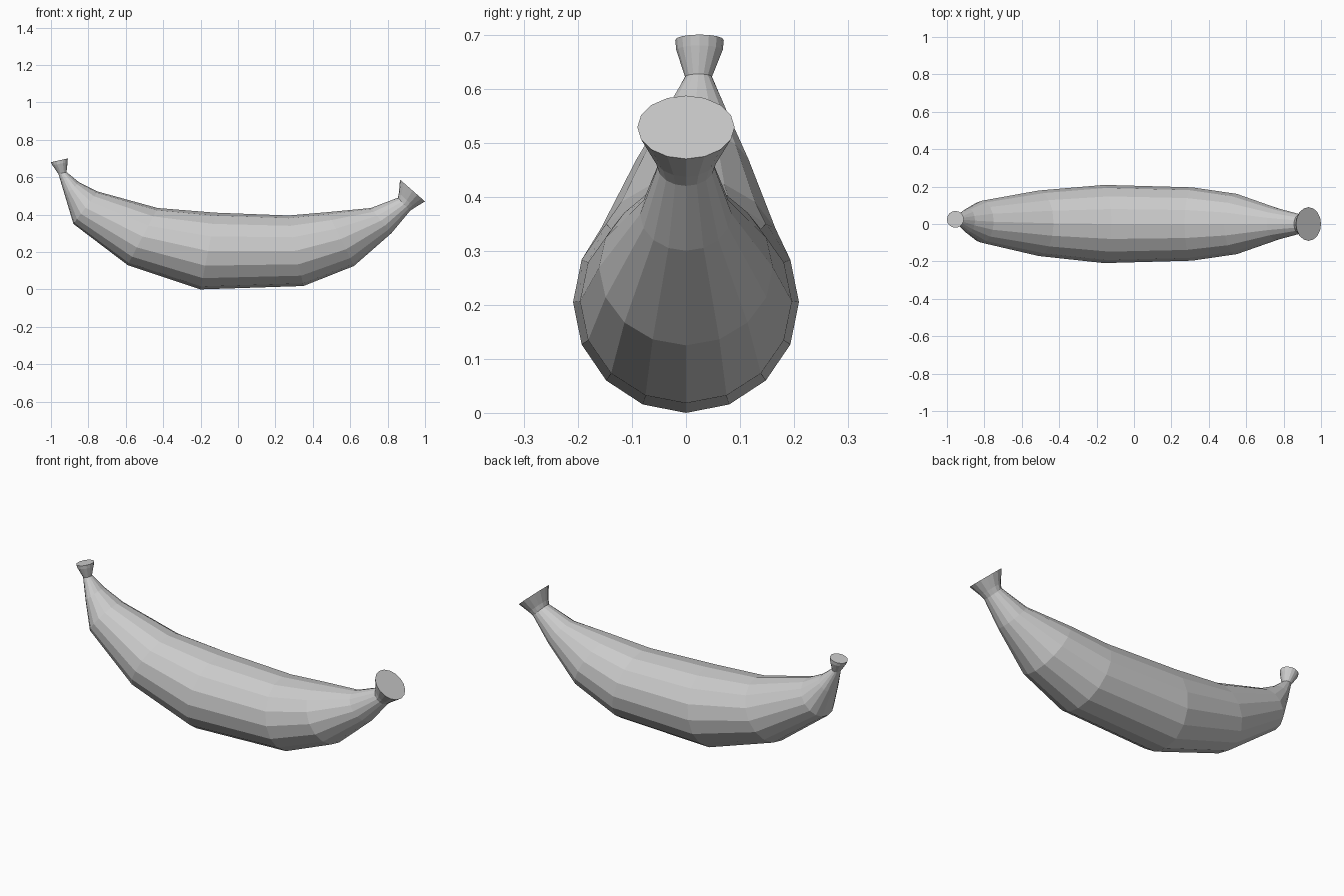
import bpy, bmesh, math
from mathutils import Vector

if "Cube" in bpy.data.objects:
    bpy.data.objects.remove(bpy.data.objects["Cube"])

SIDES = 16


def loft(name, rings):
    """Skin elliptical rings: (under x, under z, upper x, upper z, half width, y offset)."""
    bm = bmesh.new()
    loops = []
    for ux, uz, tx, tz, w, oy in rings:
        under, upper = Vector((ux, oy, uz)), Vector((tx, oy, tz))
        centre, half = (under + upper) / 2, (under - upper) / 2
        loops.append([bm.verts.new(centre + half * math.cos(a) + Vector((0, w * math.sin(a), 0)))
                      for a in (2 * math.pi * i / SIDES for i in range(SIDES))])
    for a, b in zip(loops, loops[1:]):
        for i in range(SIDES):
            j = (i + 1) % SIDES
            bm.faces.new((a[i], a[j], b[j], b[i]))
    bm.faces.new(loops[0])
    bm.faces.new(loops[-1])
    bmesh.ops.recalc_face_normals(bm, faces=bm.faces)
    mesh = bpy.data.meshes.new(name)
    bm.to_mesh(mesh)
    bm.free()
    obj = bpy.data.objects.new(name, mesh)
    bpy.context.collection.objects.link(obj)
    return obj


# Whole fruit, from the small blossom tip to the flared stem
loft("banana", [
    # blossom tip
    (-1.0, 0.68, -0.91, 0.70, 0.045, 0.025),
    (-0.992, 0.663, -0.911, 0.68, 0.043, 0.025),
    (-0.96, 0.617, -0.917, 0.627, 0.025, 0.023),
    # curved body
    (-0.925, 0.50, -0.85, 0.573, 0.066, 0.018),
    (-0.88, 0.35, -0.75, 0.523, 0.112, 0.012),
    (-0.59, 0.13, -0.43, 0.435, 0.175, 0.004),
    (-0.20, 0.0, -0.12, 0.41, 0.209, 0.0),
    (0.35, 0.018, 0.27, 0.395, 0.196, 0.0),
    (0.62, 0.125, 0.48, 0.413, 0.161, 0.0),
    (0.82, 0.30, 0.71, 0.435, 0.085, 0.0),
    # stem
    (0.92, 0.42, 0.855, 0.49, 0.052, 0.0),
    (0.945, 0.437, 0.86, 0.515, 0.06, 0.0),
    (1.0, 0.47, 0.866, 0.587, 0.09, 0.0),
])
